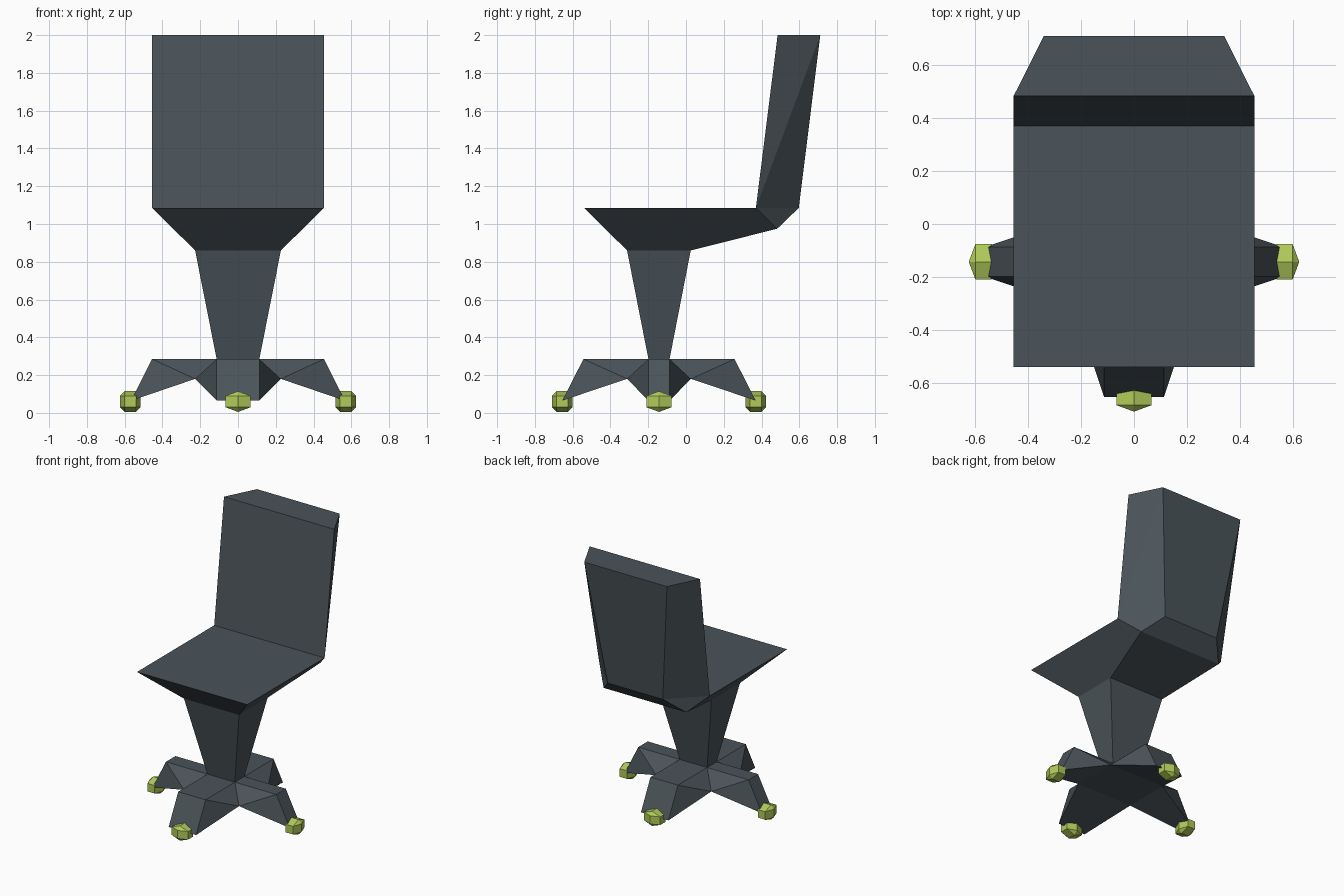
import bpy, bmesh

cube = bpy.data.objects.get("Cube")
if cube:
    bpy.data.objects.remove(cube, do_unlink=True)


def make_material(name, color):
    mat = bpy.data.materials.new(name)
    mat.use_nodes = True
    mat.diffuse_color = color
    mat.node_tree.nodes["Principled BSDF"].inputs["Base Color"].default_value = color
    return mat


slate = make_material("dark_slate", (0.069, 0.088, 0.101, 1))
green = make_material("lime_green", (0.44, 0.59, 0.10, 1))


def solid(name, points, mat):
    """Flat-faced convex solid spanning the given corner points."""
    bm = bmesh.new()
    for p in points:
        bm.verts.new(p)
    bmesh.ops.convex_hull(bm, input=bm.verts)
    bmesh.ops.dissolve_limit(bm, angle_limit=0.002, verts=bm.verts, edges=bm.edges)
    bmesh.ops.recalc_face_normals(bm, faces=bm.faces)
    mesh = bpy.data.meshes.new(name)
    bm.to_mesh(mesh)
    bm.free()
    mesh.materials.append(mat)
    obj = bpy.data.objects.new(name, mesh)
    bpy.context.collection.objects.link(obj)
    return obj


def mirrored(profile):
    """Mirror (half width, y, z) stations to both sides."""
    return [(s * x, y, z) for x, y, z in profile for s in (-1, 1)]


MID = -0.143            # y of the column axis
SEAT_Z, NECK_Z = 1.085, 0.86
HUB_TOP, HUB_LOW = 0.285, 0.18

# seat, its rear support and the backrest
seat_front, seat_back = (0.455, -0.54, SEAT_Z), (0.455, 0.37, SEAT_Z)
neck_front, neck_back = (0.227, -0.312, NECK_Z), (0.227, 0.025, NECK_Z)
heel = (0.227, 0.597, SEAT_Z)
solid("seat", mirrored([seat_front, seat_back, neck_front, neck_back]), slate)
solid("back_support", mirrored([seat_back, neck_back, (0.341, 0.483, 0.975), heel]), slate)
solid("backrest", mirrored([seat_back, heel, (0.455, 0.485, 2), (0.341, 0.711, 2)]), slate)

# tapered column and base hub
hub_top = [(0.113, MID + s * 0.056, HUB_TOP) for s in (-1, 1)]
hub_low = [(0.227, MID + s * 0.169, HUB_LOW) for s in (-1, 1)]
solid("column", mirrored([neck_front, neck_back] + hub_top), slate)
solid("base_hub", mirrored(hub_top + hub_low), slate)


# four legs, each ending in a faceted caster
def leg(name, sign, sideways, root, knee, foot, half_top, half_low):
    def place(along, across, z):
        if sideways:
            return (sign * along, MID + across, z)
        return (across, MID + sign * along, z)

    stations = [(root[0], half_top, HUB_TOP), (root[1], half_low, HUB_LOW),
                (knee, half_top, HUB_TOP), (foot, half_top, 0.065)]
    solid(name + "_leg",
          [place(a, s * h, z) for a, h, z in stations for s in (-1, 1)], slate)

    small, big, centre = 0.03, 0.055, 0.06
    ring = []
    for i in (-1, 1):
        for j in (-1, 1):
            ring += [(i * small, 0, j * big), (i * big, 0, j * small)]
            ring += [(i * small, s * 0.067, j * small) for s in (-1, 1)]
    axle = 0.57 if sideways else 0.512
    solid(name + "_caster", [place(axle + a, c, centre + z) for a, c, z in ring], green)


for name, sign in (("left", 1), ("right", -1)):
    leg(name, sign, True, (0.113, 0.227), 0.455, 0.565, 0.056, 0.169)
for name, sign in (("front", -1), ("back", 1)):
    leg(name, sign, False, (0.056, 0.169), 0.40, 0.512, 0.113, 0.227)
